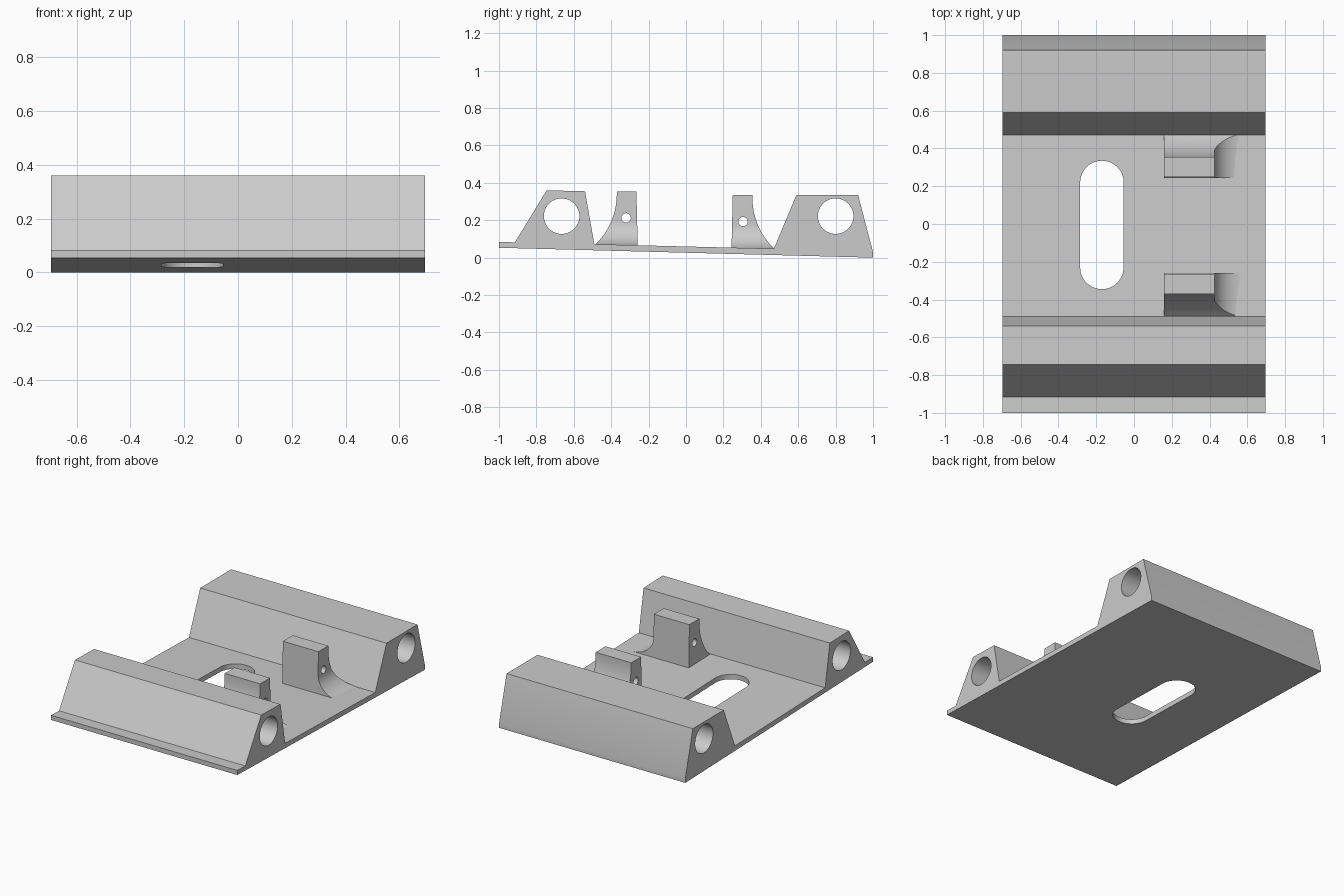
import bpy, bmesh
from math import cos, sin, pi, sqrt, radians
from mathutils import Vector

cube = bpy.data.objects.get("Cube")
if cube:
    bpy.data.objects.remove(cube, do_unlink=True)

grey = bpy.data.materials.new("light grey")
grey.use_nodes = True
grey.diffuse_color = (0.6, 0.6, 0.6, 1)
grey.node_tree.nodes["Principled BSDF"].inputs["Base Color"].default_value = (0.6, 0.6, 0.6, 1)

# Maps profile (u, v) and depth d to a point for each extrusion axis
PLACE = {
    "x": lambda u, v, d: Vector((d, u, v)),
    "y": lambda u, v, d: Vector((u, d, v)),
    "z": lambda u, v, d: Vector((u, v, d)),
}


def prism(name, points, axis, start, end):
    """Extrude a closed profile along an axis."""
    bm = bmesh.new()
    face = bm.faces.new([bm.verts.new(PLACE[axis](u, v, start)) for u, v in points])
    grown = bmesh.ops.extrude_face_region(bm, geom=[face])["geom"]
    bmesh.ops.translate(bm, vec=PLACE[axis](0, 0, end - start),
                        verts=[g for g in grown if isinstance(g, bmesh.types.BMVert)])
    bmesh.ops.recalc_face_normals(bm, faces=bm.faces)
    mesh = bpy.data.meshes.new(name)
    bm.to_mesh(mesh)
    bm.free()
    mesh.materials.append(grey)
    obj = bpy.data.objects.new(name, mesh)
    bpy.context.collection.objects.link(obj)
    return obj


def circle(u, v, r, count=48):
    return [(u + r * cos(2 * pi * i / count), v + r * sin(2 * pi * i / count))
            for i in range(count)]


def combine(obj, tool, operation):
    """Apply a boolean and discard the tool."""
    mod = obj.modifiers.new("shape", "BOOLEAN")
    mod.operation, mod.solver, mod.object = operation, "EXACT", tool
    activate(obj)
    bpy.ops.object.modifier_apply(modifier=mod.name)
    bpy.data.objects.remove(tool, do_unlink=True)


def activate(obj):
    bpy.ops.object.select_all(action="DESELECT")
    obj.select_set(True)
    bpy.context.view_layer.objects.active = obj


def smooth(obj):
    activate(obj)
    bpy.ops.object.shade_smooth_by_angle(angle=radians(25))


# Sloping base plate with a rail along the front and the back
HALF = 0.695
base = prism("base_with_rails", [
    (-1, 0.053), (1, 0), (1, 0.03), (0.92, 0.335), (0.59, 0.335), (0.47, 0.048),
    (-0.49, 0.072), (-0.54, 0.355), (-0.745, 0.36), (-0.915, 0.082), (-1, 0.084),
], "x", -HALF, HALF)

# Round bores running the length of both rails
for y in (-0.665, 0.8):
    combine(base, prism("bore_cutter", circle(y, 0.222, 0.095), "x", -1, 1), "DIFFERENCE")

# Long slot with round ends through the plate
SLOT_X, SLOT_R = -0.17, 0.115
slot = [(SLOT_X + SLOT_R * cos(pi * i / 24), 0.22 + SLOT_R * sin(pi * i / 24))
        for i in range(25)]
slot += [(SLOT_X - SLOT_R * cos(pi * i / 24), -0.23 - SLOT_R * sin(pi * i / 24))
         for i in range(25)]
combine(base, prism("slot_cutter", slot, "z", -0.1, 0.2), "DIFFERENCE")
smooth(base)


def bracket(name, side, dy, dz):
    """Upright lug with a curved back and a curved flare on its left side."""
    # Side profile: the curved back is an arc that starts vertical
    width, drop = 0.115, 0.27
    radius = (width ** 2 + drop ** 2) / (2 * width)
    outline = [(0.47, 0.035), (0.243, 0.035), (0.25, 0.335), (0.355, 0.335)]
    for i in range(17):
        fall = drop * i / 16
        outline.append((0.355 + radius - sqrt(radius ** 2 - fall ** 2), 0.32 - fall))
    lug = prism(name, [(side * (y + dy), z + dz) for y, z in outline], "x", 0.16, 0.7)

    # Front profile: straight above, flaring out to the plate
    flare = [(0.16, 0.0), (0.16, 0.5), (0.425, 0.5)]
    for i in range(17):
        a = pi / 2 * i / 16
        flare.append((0.58 - 0.155 * cos(a), 0.18 + dz - 0.134 * sin(a)))
    flare.append((0.58, 0.0))
    combine(lug, prism("flare_shape", flare, "y", -0.9, 0.9), "INTERSECT")

    # Small pin hole
    pin = circle(side * (0.305 + dy), 0.193 + dz, 0.025, 24)
    combine(lug, prism("pin_cutter", pin, "x", 0, 1), "DIFFERENCE")
    smooth(lug)


bracket("back_bracket", 1, 0, 0)
bracket("front_bracket", -1, 0.015, 0.02)
